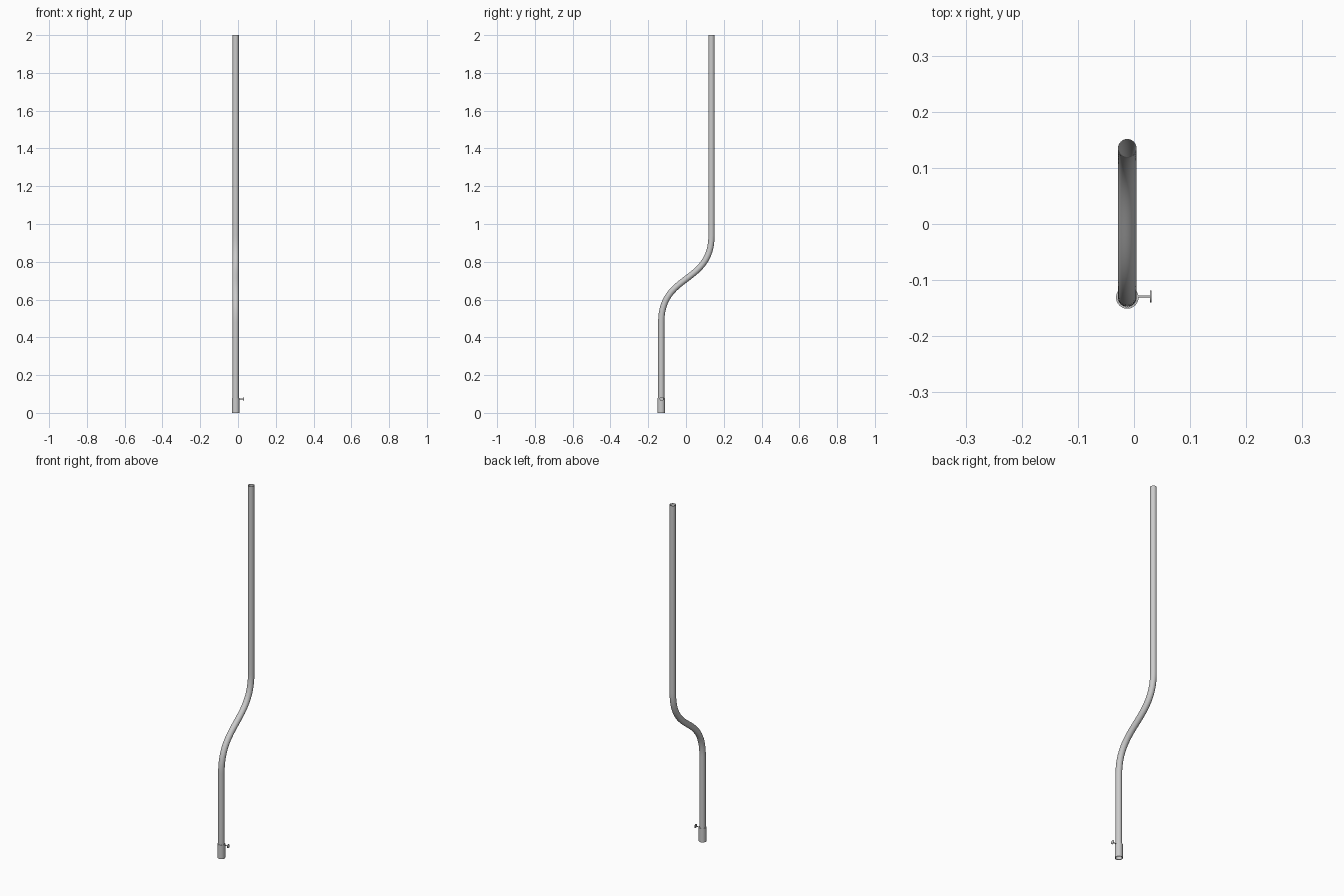
import bpy, bmesh, math
from mathutils import Vector, Matrix

if "Cube" in bpy.data.objects:
    bpy.data.objects.remove(bpy.data.objects["Cube"])

CX, Y0, Y1 = -0.012, -0.131, 0.135   # pipe axis x, lower and upper axis y
SIDES = 32


def finish(bm, name):
    bmesh.ops.recalc_face_normals(bm, faces=bm.faces)
    me = bpy.data.meshes.new(name)
    bm.to_mesh(me)
    bm.free()
    ob = bpy.data.objects.new(name, me)
    bpy.context.collection.objects.link(ob)
    bpy.ops.object.select_all(action='DESELECT')
    ob.select_set(True)
    bpy.context.view_layer.objects.active = ob
    bpy.ops.object.shade_smooth_by_angle(angle=math.radians(35))
    return ob


def sweep(name, path, r_out, r_in):
    """Hollow round tube along a path lying in the y-z plane."""
    bm = bmesh.new()
    shells = []
    for r in (r_out, r_in):
        rings = []
        for i, p in enumerate(path):
            t = (path[min(i + 1, len(path) - 1)] - path[max(i - 1, 0)]).normalized()
            side = Vector((1, 0, 0))
            up = t.cross(side)
            rings.append([bm.verts.new(p + r * (math.cos(a) * side + math.sin(a) * up))
                          for a in (math.tau * k / SIDES for k in range(SIDES))])
        shells.append(rings)

    def bridge(a, b):
        for k in range(SIDES):
            n = (k + 1) % SIDES
            bm.faces.new((a[k], a[n], b[n], b[k]))

    for rings in shells:
        for a, b in zip(rings, rings[1:]):
            bridge(a, b)
    for end in (0, -1):
        bridge(shells[0][end], shells[1][end])
    return finish(bm, name)


def rod_x(name, x0, x1, y, z, r, sides=20):
    bm = bmesh.new()
    m = Matrix.Translation(((x0 + x1) / 2, y, z)) @ Matrix.Rotation(math.pi / 2, 4, 'Y')
    bmesh.ops.create_cone(bm, cap_ends=True, segments=sides, radius1=r, radius2=r,
                          depth=x1 - x0, matrix=m)
    return finish(bm, name)


# Offset pipe: straight, S-bend, straight
b = [Vector((CX, Y0, 0.48)), Vector((CX, Y0, 0.74)),
     Vector((CX, Y1, 0.68)), Vector((CX, Y1, 0.94))]
path = [Vector((CX, Y0, 0.03))]
N = 32
for i in range(N + 1):
    t = i / N
    s = 1 - t
    path.append(s**3 * b[0] + 3 * s * s * t * b[1] + 3 * s * t * t * b[2] + t**3 * b[3])
path.append(Vector((CX, Y1, 2.0)))
sweep("bent_pipe", path, 0.0165, 0.0155)

# Socket sleeve at the foot
sweep("foot_sleeve", [Vector((CX, Y0, 0)), Vector((CX, Y0, 0.078))], 0.02, 0.0168)

# Clamping screw with thin round head
rod_x("screw_shaft", CX + 0.015, 0.029, Y0 + 0.002, 0.074, 0.002)
rod_x("screw_head", 0.0285, 0.031, Y0 + 0.002, 0.074, 0.0107)
